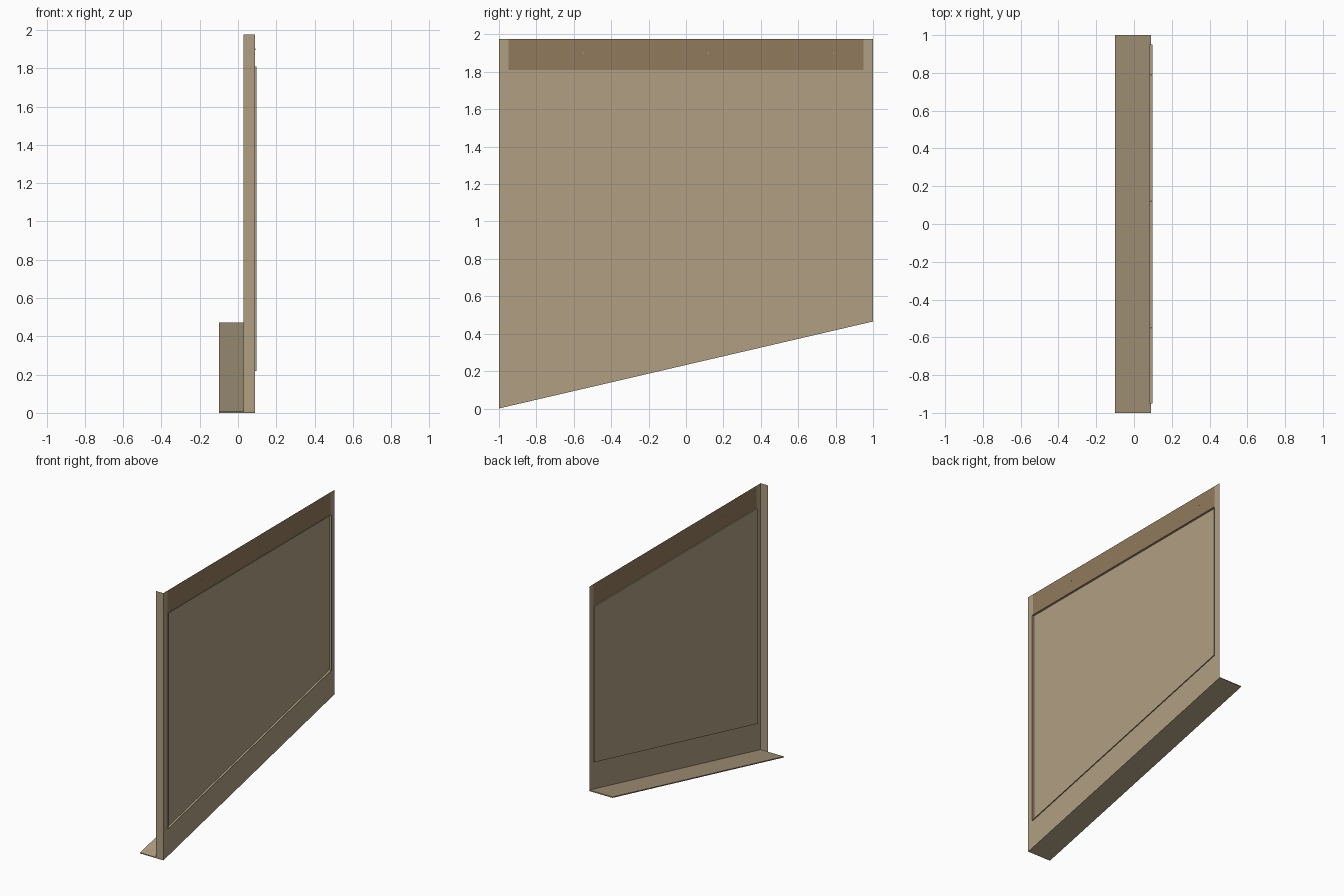
import bpy
import bmesh

cube = bpy.data.objects.get("Cube")
if cube:
    bpy.data.objects.remove(cube, do_unlink=True)


def make_material(name, color):
    m = bpy.data.materials.new(name)
    m.use_nodes = True
    m.diffuse_color = (*color, 1)
    m.node_tree.nodes["Principled BSDF"].inputs["Base Color"].default_value = (*color, 1)
    return m


TAN = make_material("tan", (0.434, 0.347, 0.223))
BROWN = make_material("brown", (0.285, 0.195, 0.107))

# Main dimensions
FACE_X, BACK_X, RIM_X = 0.09, 0.082, 0.097
LIP_X, LEDGE_X = 0.03, -0.10
TOP, PANEL_TOP, INSET = 1.975, 1.81, 0.95


def base(y):
    """Height of the sloping lower edge."""
    return 0.24 + 0.2325 * y


def panel_base(y):
    return base(y) + 0.20


def sheet(name, polygons, material):
    """One object from a list of flat polygons."""
    bm = bmesh.new()
    for poly in polygons:
        bm.faces.new([bm.verts.new(p) for p in poly])
    bmesh.ops.remove_doubles(bm, verts=bm.verts, dist=0.0001)
    me = bpy.data.meshes.new(name)
    bm.to_mesh(me)
    bm.free()
    me.materials.append(material)
    ob = bpy.data.objects.new(name, me)
    bpy.context.collection.objects.link(ob)
    return ob


def upright(x, y0, y1, low, high):
    """Quad facing +x between a lower and an upper edge function."""
    return [(x, y0, low(y0)), (x, y1, low(y1)), (x, y1, high(y1)), (x, y0, high(y0))]


def top(y):
    return TOP


def panel_top(y):
    return PANEL_TOP


# Surrounding frame: two stiles and the sloping lower rail
sheet("frame", [
    upright(FACE_X, -1, -INSET, base, top),
    upright(FACE_X, INSET, 1, base, top),
    upright(FACE_X, -INSET, INSET, base, panel_base),
], TAN)

# Brown rail along the top
sheet("top_rail", [upright(FACE_X, -INSET, INSET, panel_top, top)], BROWN)

# Recessed panel with a shallow rim
panel = upright(BACK_X, -INSET, INSET, panel_base, panel_top)
sheet("panel", [panel], TAN)
walls = []
for a, b in zip(panel, panel[1:] + panel[:1]):
    walls.append([a, b, (RIM_X, *b[1:]), (RIM_X, *a[1:])])
sheet("panel_rim", walls, TAN)

# Folded lip on the front end
sheet("front_lip", [[(LIP_X, -1, base(-1)), (FACE_X, -1, base(-1)),
                     (FACE_X, -1, TOP), (LIP_X, -1, TOP)]], TAN)

# Sloping ledge under the lower edge
ledge = sheet("bottom_ledge", [[(LEDGE_X, -1, base(-1)), (FACE_X, -1, base(-1)),
                                (FACE_X, 1, base(1)), (LEDGE_X, 1, base(1))]], TAN)
solid = ledge.modifiers.new("thickness", 'SOLIDIFY')
solid.thickness = 0.007
solid.offset = -1

# Small fasteners on the top rail
for i in range(3):
    bpy.ops.mesh.primitive_cylinder_add(vertices=8, radius=0.004, depth=0.004,
                                        location=(FACE_X, -0.55 + 0.67 * i, 1.9),
                                        rotation=(0, 1.5708, 0))
    pin = bpy.context.object
    pin.name = f"fastener_{i + 1}"
    pin.data.materials.append(TAN)
